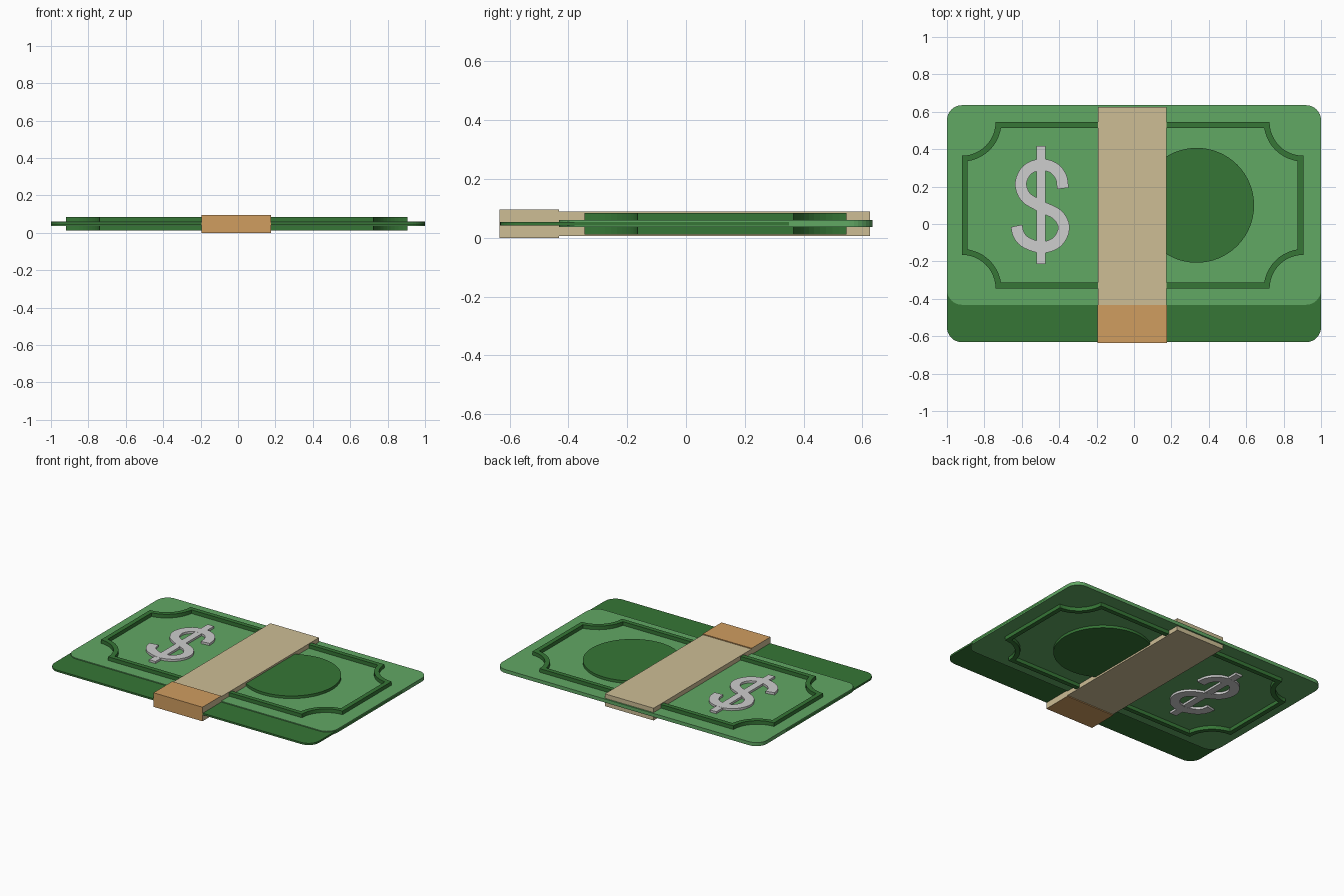
import bpy
import bmesh
from math import sin, cos, pi
from mathutils import Vector

if "Cube" in bpy.data.objects:
    bpy.data.objects.remove(bpy.data.objects["Cube"])

MID = 0.05  # mid-height; every part is symmetric about it


def material(name, rgb):
    color = [((c / 255 + 0.055) / 1.055) ** 2.4 for c in rgb] + [1]
    mat = bpy.data.materials.new(name)
    mat.use_nodes = True
    mat.diffuse_color = color
    mat.node_tree.nodes["Principled BSDF"].inputs["Base Color"].default_value = color
    return mat


light_green = material("light green", (97, 168, 100))
dark_green = material("dark green", (54, 118, 54))
beige = material("beige paper", (205, 189, 149))
tan = material("orange tan", (208, 157, 96))
silver = material("silver grey", (205, 205, 205))


def finish(bm, name, half, mats):
    """Extrude the flat faces to both sides of the mid-height."""
    geom = bmesh.ops.extrude_face_region(bm, geom=bm.faces[:])["geom"]
    for v in bm.verts:
        v.co.z = MID - half
    for v in geom:
        if isinstance(v, bmesh.types.BMVert):
            v.co.z = MID + half
    bmesh.ops.recalc_face_normals(bm, faces=bm.faces)
    mesh = bpy.data.meshes.new(name)
    bm.to_mesh(mesh)
    bm.free()
    for m in mats:
        mesh.materials.append(m)
    obj = bpy.data.objects.new(name, mesh)
    bpy.context.collection.objects.link(obj)
    return obj


def plate(name, outline, half, *mats):
    bm = bmesh.new()
    bm.faces.new([bm.verts.new((x, y, 0)) for x, y in outline])
    return finish(bm, name, half, mats)


def strip(name, side_a, side_b, half, mat, closed=False):
    """Solid band between two outlines of equal length."""
    bm = bmesh.new()
    a, b = ([bm.verts.new((x, y, 0)) for x, y in s] for s in (side_a, side_b))
    n = len(a)
    for i in range(n if closed else n - 1):
        j = (i + 1) % n
        bm.faces.new((a[i], a[j], b[j], b[i]))
    return finish(bm, name, half, [mat])


def arc(cx, cy, r, start, end, steps):
    angles = [start + (end - start) * i / steps for i in range(steps + 1)]
    return [(cx + r * cos(t), cy + r * sin(t)) for t in angles]


def rect(x0, x1, y0, y1):
    return [(x0, y0), (x1, y0), (x1, y1), (x0, y1)]


def rounded_rect(x0, x1, y0, y1, r):
    inner = rect(x0 + r, x1 - r, y0 + r, y1 - r)
    return [p for k, (x, y) in enumerate(inner)
            for p in arc(x, y, r, pi + k * pi / 2, pi * 1.5 + k * pi / 2, 8)]


def notched_rect(inset, r):
    """Rectangle with concave quarter-circle corners."""
    x0, x1, y0, y1 = -0.92, 0.905, -0.345, 0.545
    corners = rect(x0, x1, y0, y1)
    pts = []
    for k, (x, y) in enumerate(corners):
        for px, py in arc(x, y, r + inset, pi / 2 + k * pi / 2, k * pi / 2, 12):
            pts.append((min(max(px, x0 + inset), x1 - inset),
                        min(max(py, y0 + inset), y1 - inset)))
    return pts


# Two overlapping notes
plate("lower_note", rounded_rect(-1, 1, -0.632, 0.43, 0.08), 0.006, dark_green)
plate("upper_note", rounded_rect(-1, 1, -0.432, 0.635, 0.08), 0.012, light_green)

# Raised frame and portrait disc, showing on both faces
strip("note_frame", notched_rect(0, 0.18), notched_rect(0.031, 0.18),
      0.037, dark_green, closed=True)
disc = plate("portrait_disc", arc(0.335, 0.1, 0.307, 0, 2 * pi, 64)[:-1], 0.03, dark_green)

# Paper band, with a tan fold at the front whose cut ends stay beige
plate("paper_band", rect(-0.193, 0.175, -0.6, 0.625), 0.042, beige)
fold = plate("band_fold", rect(-0.194, 0.176, -0.635, -0.432), 0.048, tan, beige)
for face in fold.data.polygons:
    face.material_index = int(abs(face.normal.x) > 0.5)

# Currency emblem: a smooth double bend and an upright bar
path = [(-0.38, 0.19), (-0.39, 0.25), (-0.43, 0.3), (-0.5, 0.317), (-0.57, 0.29),
        (-0.605, 0.22), (-0.58, 0.145), (-0.5, 0.095), (-0.41, 0.05), (-0.375, -0.02),
        (-0.41, -0.095), (-0.49, -0.125), (-0.575, -0.1), (-0.615, -0.06), (-0.628, -0.01)]
pts = [Vector(p) for p in path]
pts = [pts[0] * 2 - pts[1]] + pts + [pts[-1] * 2 - pts[-2]]
center = []
for p0, p1, p2, p3 in zip(pts, pts[1:], pts[2:], pts[3:]):
    for t in (0, 0.25, 0.5, 0.75):
        center.append(0.5 * (2 * p1 + (p2 - p0) * t + (2 * p0 - 5 * p1 + 4 * p2 - p3) * t ** 2
                             + (3 * p1 - p0 - 3 * p2 + p3) * t ** 3))
center.append(pts[-2])
left, right = [], []
for i, p in enumerate(center):
    d = (center[min(i + 1, len(center) - 1)] - center[max(i - 1, 0)]).normalized()
    side = Vector((-d.y, d.x)) * 0.031
    left.append(p + side)
    right.append(p - side)
strip("emblem_bend", left, right, 0.027, silver)
plate("emblem_bar", rect(-0.521, -0.473, -0.215, 0.417), 0.0265, silver)

# Round the disc rim shading while keeping its edges sharp
bpy.ops.object.select_all(action="DESELECT")
disc.select_set(True)
bpy.context.view_layer.objects.active = disc
bpy.ops.object.shade_smooth_by_angle(angle=0.5)

# Settle the model on the ground
for obj in bpy.context.collection.objects:
    if obj.type == "MESH" and obj.data.materials and obj.data.materials[0] in (
            light_green, dark_green, beige, tan, silver):
        obj.location.z = 0.048 - MID
